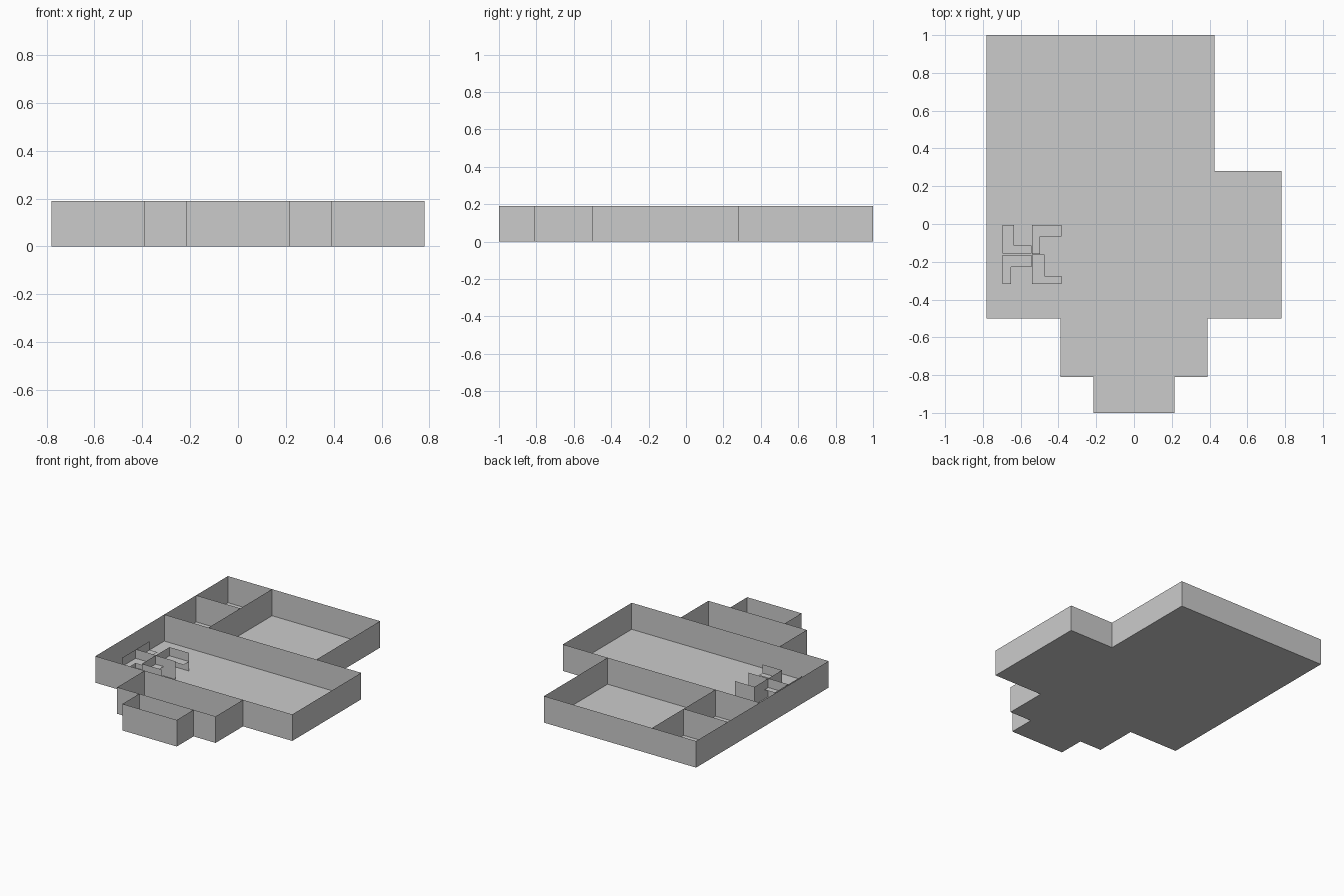
import bpy, bmesh

if "Cube" in bpy.data.objects:
    bpy.data.objects.remove(bpy.data.objects["Cube"])

WALL_H = 0.19
PANEL_H = 0.13
DESK_Z = 0.068

OUTLINE = [(-0.78, 1), (-0.78, -0.5), (-0.39, -0.5), (-0.39, -0.81),
           (-0.215, -0.81), (-0.215, -1), (0.215, -1), (0.215, -0.81),
           (0.39, -0.81), (0.39, -0.5), (0.78, -0.5), (0.78, 0.28),
           (0.425, 0.28), (0.425, 1)]


def finish(name, bm):
    mesh = bpy.data.meshes.new(name)
    bm.to_mesh(mesh)
    bm.free()
    obj = bpy.data.objects.new(name, mesh)
    bpy.context.collection.objects.link(obj)
    return obj


def sheet(name, points, z):
    """Flat horizontal polygon."""
    bm = bmesh.new()
    bm.faces.new([bm.verts.new((x, y, z)) for x, y in points])
    return finish(name, bm)


def wall(name, points, height, closed=False):
    """Thin upright sheet along a plan path."""
    bm = bmesh.new()
    low = [bm.verts.new((x, y, 0)) for x, y in points]
    top = [bm.verts.new((x, y, height)) for x, y in points]
    n = len(points)
    for i in range(n if closed else n - 1):
        j = (i + 1) % n
        bm.faces.new((low[i], low[j], top[j], top[i]))
    return finish(name, bm)


# Floor and outside walls
sheet("floor", OUTLINE, 0)
wall("outer_wall", OUTLINE, WALL_H, closed=True)

# Room dividers
wall("back_room_divider", [(-0.78, 0.28), (0.425, 0.28)], WALL_H)
wall("side_room_divider", [(-0.43, 0.28), (-0.43, 1)], WALL_H)
wall("small_room_divider", [(-0.78, 0.64), (-0.43, 0.64)], WALL_H)
wall("front_room_divider", [(-0.39, -0.5), (0.39, -0.5)], WALL_H)
wall("entrance_divider", [(-0.215, -0.81), (0.215, -0.81)], WALL_H)


def cubicle(name, corner, end, leg_x, leg_y):
    """L-shaped desk with its outer corner screened by two panels."""
    (cx, cy), (ex, ey) = corner, end
    ix = cx + leg_x if ex > cx else cx - leg_x
    iy = cy + leg_y if ey > cy else cy - leg_y
    pts = [(cx, cy), (ex, cy), (ex, iy), (ix, iy), (ix, ey), (cx, ey)]
    if ey < cy:
        pts.reverse()
    sheet(name + "_desk", pts, DESK_Z)
    wall(name + "_panel", [(ex, cy), (cx, cy), (cx, ey)], PANEL_H)


# Cluster of four work cubicles
cubicle("back_left", (-0.697, -0.157), (-0.542, -0.005), 0.062, 0.042)
cubicle("front_left", (-0.697, -0.163), (-0.542, -0.317), 0.045, 0.065)
cubicle("back_right", (-0.539, -0.005), (-0.384, -0.160), 0.042, 0.062)
cubicle("front_right", (-0.539, -0.317), (-0.384, -0.162), 0.064, 0.042)
wall("right_cubicle_divider", [(-0.539, -0.161), (-0.384, -0.161)], PANEL_H)
